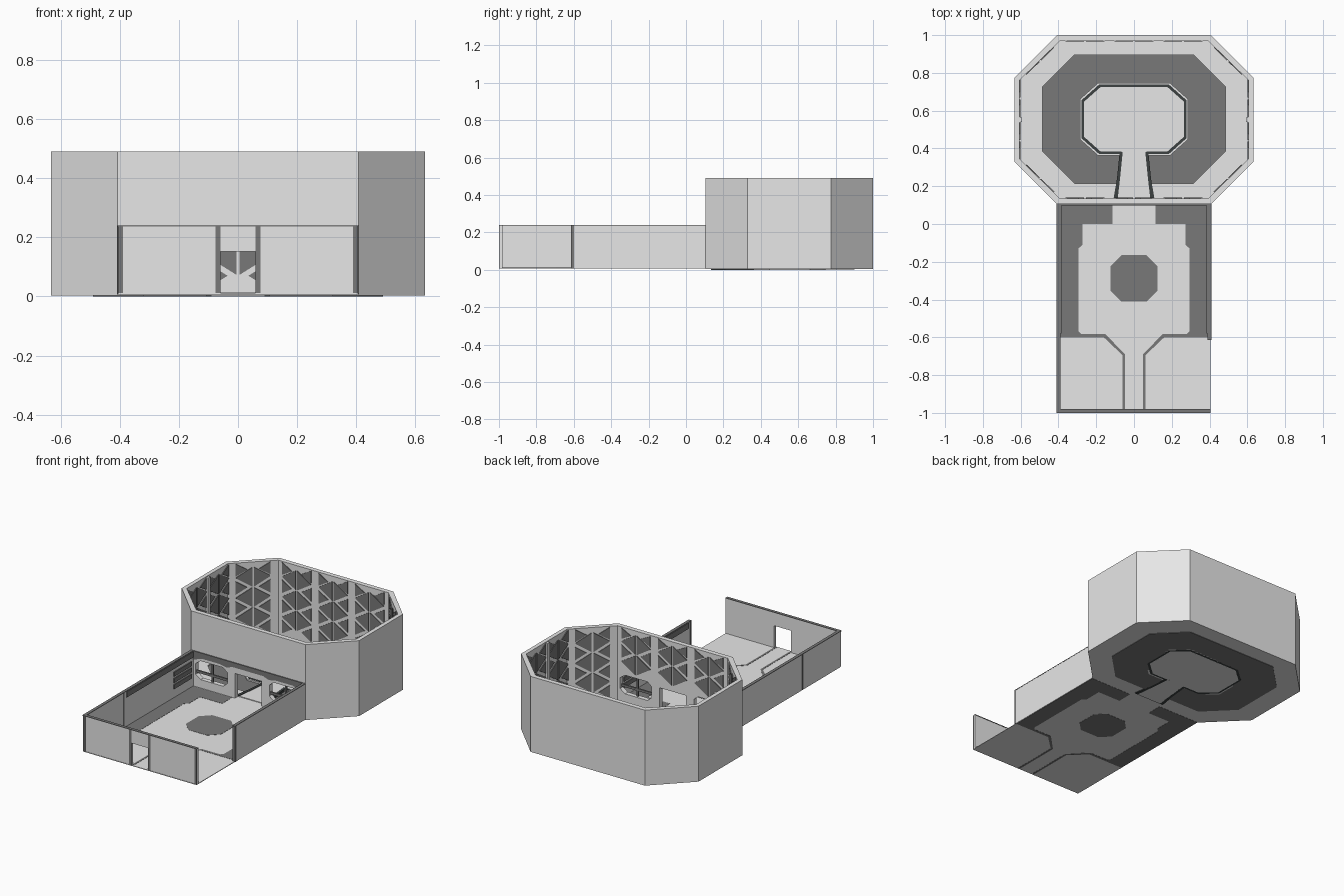
import bpy, bmesh, math
from mathutils import Vector

if "Cube" in bpy.data.objects:
    bpy.data.objects.remove(bpy.data.objects["Cube"])


def material(name, rgb):
    m = bpy.data.materials.new(name)
    m.diffuse_color = (*rgb, 1)
    m.use_nodes = True
    m.node_tree.nodes["Principled BSDF"].inputs["Base Color"].default_value = m.diffuse_color
    return m


LIGHT = material("light grey", (0.8, 0.8, 0.8))
DARK = material("dark grey", (0.19, 0.19, 0.19))
EDGE = material("charcoal edge", (0.045, 0.052, 0.052))
X, Y, Z = Vector((1, 0, 0)), Vector((0, 1, 0)), Vector((0, 0, 1))


def finish(name, bm, mat):
    bmesh.ops.recalc_face_normals(bm, faces=bm.faces[:])
    me = bpy.data.meshes.new(name)
    bm.to_mesh(me)
    bm.free()
    me.materials.append(mat)
    ob = bpy.data.objects.new(name, me)
    bpy.context.collection.objects.link(ob)
    return ob


def add_slab(bm, pts, o, u, v, t0, t1):
    """Extrude an outline drawn on axes u, v from t0 to t1 along u x v."""
    n = u.cross(v)
    lo = [bm.verts.new(o + u * a + v * b + n * t0) for a, b in pts]
    hi = [bm.verts.new(o + u * a + v * b + n * t1) for a, b in pts]
    bm.faces.new(lo[::-1])
    bm.faces.new(hi)
    for i in range(len(pts)):
        j = (i + 1) % len(pts)
        bm.faces.new((lo[i], lo[j], hi[j], hi[i]))


def flat(name, outlines, z0, z1, mat):
    bm = bmesh.new()
    for pts in outlines:
        add_slab(bm, pts, Vector(), X, Y, z0, z1)
    return finish(name, bm, mat)


def upright(name, outlines, y_front, y_back, mat):
    """Outlines in x, z extruded along y."""
    bm = bmesh.new()
    for pts in outlines:
        add_slab(bm, pts, Vector(), X, Z, -y_back, -y_front)
    return finish(name, bm, mat)


def rect(x0, x1, y0, y1):
    return [(x0, y0), (x1, y0), (x1, y1), (x0, y1)]


def flip(pts):
    return [(-a, b) for a, b in reversed(pts)]


def both(pts):
    return [pts, flip(pts)]


def octagon(hx, y0, y1, cx, cy):
    right = [(hx - cx, y0), (hx, y0 + cy), (hx, y1 - cy), (hx - cx, y1)]
    return right + flip(right)


def ring(name, outer, inner, z0, z1, mat):
    bm = bmesh.new()
    loops = [[bm.verts.new((x, y, z)) for x, y in pts]
             for pts, z in ((outer, z0), (outer, z1), (inner, z1), (inner, z0))]
    for a, b in zip(loops, loops[1:] + loops[:1]):
        for i in range(8):
            j = (i + 1) % 8
            bm.faces.new((a[i], a[j], b[j], b[i]))
    return finish(name, bm, mat)


# Hall shell with doorway and two windows to the front room
outer = octagon(0.632, 0.105, 1.0, 0.225, 0.225)
inner = octagon(0.606, 0.135, 0.97, 0.214, 0.209)
walls = ring("hall_walls", outer, inner, 0.008, 0.49, LIGHT)
window = [(0.15, 0.09), (0.18, 0.065), (0.34, 0.065), (0.375, 0.09),
          (0.375, 0.16), (0.34, 0.185), (0.18, 0.185), (0.15, 0.16)]
cutter = upright("opening_cutter", both(window) + [rect(-0.095, 0.095, 0.0, 0.17)],
                 0.08, 0.16, LIGHT)
cutter.hide_render = True
mod = walls.modifiers.new("openings", 'BOOLEAN')
mod.operation, mod.solver, mod.object = 'DIFFERENCE', 'EXACT', cutter
bpy.context.view_layer.objects.active = walls
bpy.ops.object.modifier_apply(modifier=mod.name)
bpy.data.objects.remove(cutter)
upright("window_bars", both(rect(0.15, 0.375, 0.1, 0.115)) + both(rect(0.255, 0.268, 0.065, 0.185)),
        0.112, 0.122, DARK)

# Hall floor, sunken ring and central platform
ring_out = octagon(0.485, 0.215, 0.895, 0.17, 0.17)
ring("hall_floor", outer, ring_out, 0.004, 0.011, LIGHT)
ring("sunken_ring", octagon(0.49, 0.21, 0.9, 0.17, 0.17),
     octagon(0.27, 0.38, 0.73, 0.09, 0.08), 0.0, 0.003, DARK)
flat("platform_outline", [octagon(0.285, 0.362, 0.747, 0.095, 0.085)], 0.0, 0.012, LIGHT)
flat("platform_edge", [octagon(0.277, 0.37, 0.739, 0.093, 0.083)], -0.0002, 0.0135, EDGE)
flat("platform_top", [octagon(0.264, 0.383, 0.726, 0.088, 0.078)], -0.0004, 0.015, LIGHT)
flat("walkway", [[(-0.09, 0.135), (0.09, 0.135), (0.08, 0.24), (0.065, 0.385),
                  (-0.065, 0.385), (-0.08, 0.24)]], -0.0005, 0.0155, LIGHT)
flat("walkway_edges", both([(0.086, 0.137), (0.108, 0.137), (0.09, 0.24), (0.076, 0.38),
                            (0.06, 0.38), (0.074, 0.24)]), -0.0007, 0.018, EDGE)

# Wall panels: stacked split diamonds with small side triangles
bm = bmesh.new()
for i in range(8):
    a, b = inner[i], inner[(i + 1) % 8]
    a, b = Vector((*a, 0)), Vector((*b, 0))
    mid, u = (a + b) / 2, (b - a).normalized()
    n = u.cross(Z)
    if n.dot(Vector((0, 0.55, 0)) - mid) < 0:
        u = -u
    length = (b - a).length
    if length > 0.6:
        offsets = (-0.26, 0, 0.26)
    elif abs(u.x) < 0.1:
        offsets = (-0.112, 0.112)
    else:
        offsets = (0,)
    front = mid.y < 0.2
    for off in offsets:
        for z in ((0.27, 0.4) if front else (0.135, 0.265, 0.395)):
            half = [(0.005, z - 0.062), (0.1, z - 0.003), (0.1, z + 0.003), (0.005, z + 0.062)]
            for p in both(half):
                add_slab(bm, p, mid + u * off, u, Z, -0.001, 0.005)
        for z in ((0.335, 0.45) if front else (0.07, 0.2, 0.33, 0.445)):
            h = min(0.042, 0.485 - z)
            for p in both([(0.035, z), (0.103, z - h), (0.103, z + h)]):
                add_slab(bm, p, mid + u * off, u, Z, -0.001, 0.005)
finish("hall_wall_panels", bm, DARK)

# Small pilasters in the middle of the side walls
flat("side_pilasters", both(rect(0.592, 0.61, 0.54, 0.565)), 0.011, 0.485, LIGHT)

# Front room floor, dark border, path lines and mat
flat("room_floor", [rect(-0.405, 0.405, -1.0, 0.105)], 0.007, 0.011, LIGHT)
border = [(0.405, -0.6), (0.16, -0.6), (0.06, -0.695), (0.06, -0.99), (0.047, -0.99),
          (0.047, -0.69), (0.153, -0.582), (0.28, -0.582), (0.295, -0.565), (0.295, -0.13),
          (0.272, -0.11), (0.272, 0.0), (0.113, 0.0), (0.113, 0.1), (0.405, 0.1)]
flat("floor_border", both(border), 0.006, 0.0122, DARK)
flat("floor_mat", [octagon(0.125, -0.41, -0.165, 0.058, 0.058)], 0.006, 0.0122, DARK)

# Front room walls with a doorway in front and an open right corner
H, T = 0.236, 0.018
flat("left_wall", [rect(-0.408, -0.408 + T, -0.985, 0.105)], 0.008, H, LIGHT)
flat("right_wall", [rect(0.408 - T, 0.408, -0.6, 0.105)], 0.008, H, LIGHT)
upright("front_wall", [[(-0.405, 0.008), (-0.06, 0.008), (-0.06, 0.152), (0.06, 0.152),
                        (0.06, 0.008), (0.405, 0.008), (0.405, H), (-0.405, H)]],
        -0.998, -0.982, LIGHT)
flat("wall_caps", [rect(-0.409, -0.389, -0.982, 0.105), rect(0.389, 0.409, -0.612, 0.105),
                   rect(-0.409, 0.405, -1.0, -0.98)], H, 0.24, DARK)

# Dark vertical trims
upright("front_trims", both(rect(0.389, 0.406, 0.008, H)) + both(rect(0.06, 0.076, 0.008, H)),
        -1.0, -0.997, DARK)
flat("side_trims", [rect(0.389, 0.409, -0.614, -0.6), rect(-0.409, -0.3885, -0.614, -0.6)],
     0.008, H, DARK)

# Wavy band and side panels inside the front room
wave = [(0.0, 0.24), (0.0, 0.21), (0.11, 0.21), (0.15, 0.195), (0.2, 0.205),
        (0.32, 0.205), (0.37, 0.19), (0.39, 0.185), (0.39, 0.24)]
upright("back_band", both(wave), 0.099, 0.106, DARK)
bm = bmesh.new()
for s in (-1, 1):
    o = Vector((s * 0.388, 0, 0))
    add_slab(bm, rect(-0.58, 0.1, 0.2, 0.236), o, Y, Z, -0.003, 0.003)
    for k in range(3):
        z = 0.07 + 0.04 * k
        add_slab(bm, rect(-0.1, 0.08, z, z + 0.028), o, Y, Z, -0.004, 0.004)
finish("side_bands", bm, DARK)
